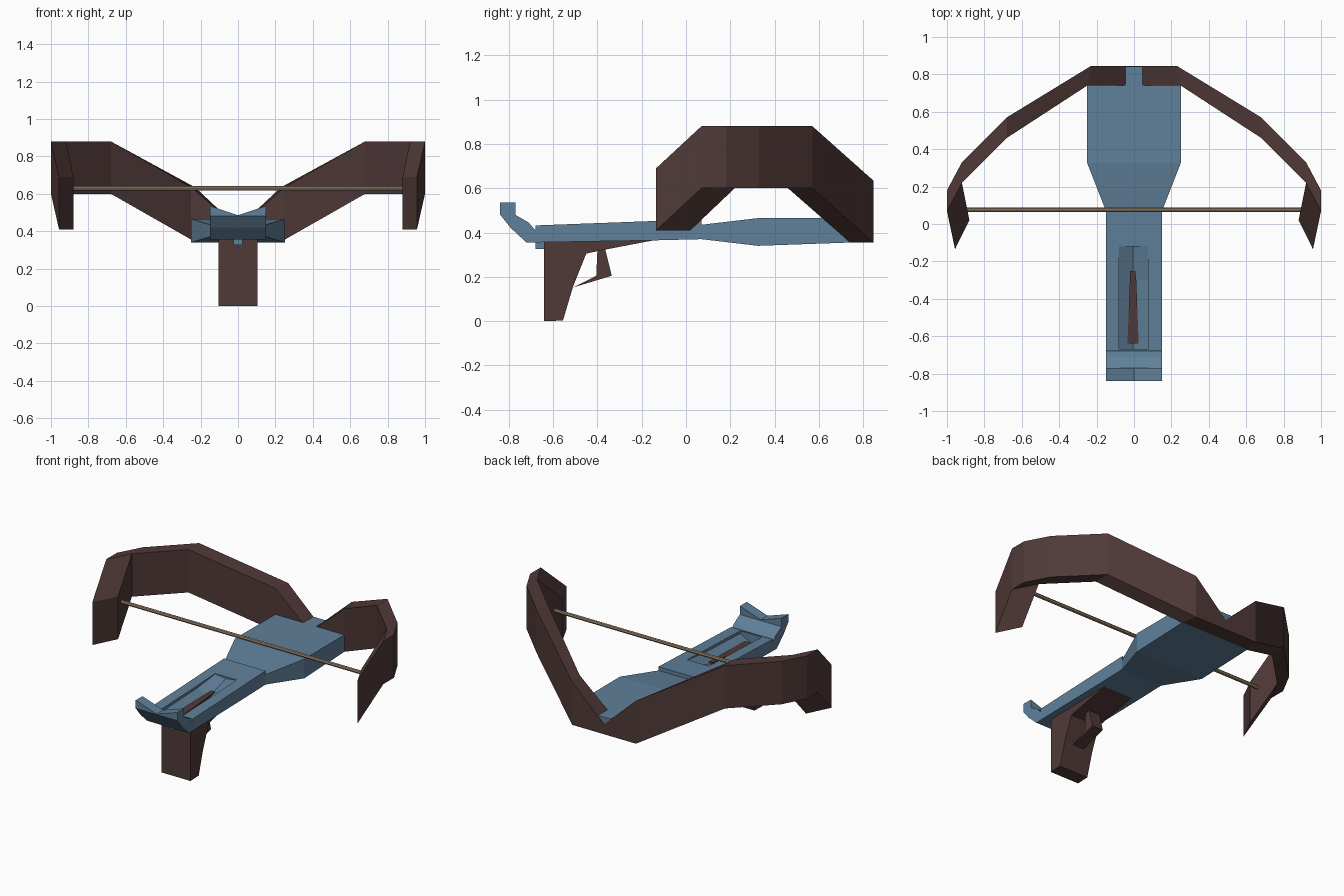
import bpy, bmesh, math
from mathutils import Vector

if "Cube" in bpy.data.objects:
    bpy.data.objects.remove(bpy.data.objects["Cube"])


def material(name, rgb):
    m = bpy.data.materials.new(name)
    m.diffuse_color = (*rgb, 1)
    m.use_nodes = True
    m.node_tree.nodes["Principled BSDF"].inputs["Base Color"].default_value = m.diffuse_color
    return m


BLUE = material("steel blue", (0.115, 0.215, 0.32))
BROWN = material("dark brown", (0.08, 0.042, 0.039))
TAN = material("tan cord", (0.32, 0.235, 0.15))


def finish(bm, name, mat):
    bmesh.ops.recalc_face_normals(bm, faces=bm.faces)
    me = bpy.data.meshes.new(name)
    bm.to_mesh(me)
    bm.free()
    ob = bpy.data.objects.new(name, me)
    me.materials.append(mat)
    bpy.context.collection.objects.link(ob)
    return ob


def loft(name, rings, mat):
    """Join matching rings of points and cap both ends."""
    bm = bmesh.new()
    vs = [[bm.verts.new(p) for p in r] for r in rings]
    n = len(rings[0])
    for a, b in zip(vs, vs[1:]):
        for i in range(n):
            j = (i + 1) % n
            bm.faces.new((a[i], a[j], b[j], b[i]))
    bm.faces.new(vs[0])
    bm.faces.new(vs[-1])
    return finish(bm, name, mat)


def side_prism(name, yz, half, mat):
    """Extrude a side profile across x."""
    return loft(name, [[(x, y, z) for y, z in yz] for x in (-half, half)], mat)


def cut(target, cutter):
    cutter.hide_render = True
    cutter.hide_viewport = True
    m = target.modifiers.new("cut", 'BOOLEAN')
    m.operation, m.object, m.solver = 'DIFFERENCE', cutter, 'EXACT'


def mirror(ob):
    ob.modifiers.new("mirror", 'MIRROR')


# rear stock with raised shoulder butt
stock = side_prism("rear_stock", [
    (-.84, .535), (-.77, .535), (-.77, .48), (-.71, .445), (-.68, .41),
    (-.68, .432), (.07, .46), (.07, .37), (-.13, .365), (-.72, .355),
    (-.79, .42), (-.84, .482)], .15, BLUE)

# V notch across the butt top
cut(stock, loft("butt_notch_cutter", [
    [(-.18, y, .545), (0, y, .485), (.18, y, .545), (.18, y, .6), (-.18, y, .6)]
    for y in (-.9, -.765)], BLUE))

# V trough in the stock top, deepening to the rear
cut(stock, loft("trough_cutter", [
    [(-.08, y, .5), (-.08, y, zt), (-.005, y, zb), (.075, y, zt), (.075, y, .5)]
    for y, zt, zb in ((-.668, .415, .372), (-.3, .43, .38), (-.12, .45, .44))], BLUE))

# dark slot strip lying in the trough
loft("trough_slot", [[(-.005 - w, y, z), (-.005 + w, y, z), (-.005, y, .368)]
                     for y, w, z in ((-.64, .03, .391), (-.25, .015, .408))], BROWN)

# widening fore stock
loft("fore_stock", [[(-w, y, a), (w, y, a), (w, y, b), (-w, y, b)] for y, w, a, b in
                    ((.07, .15, .37, .435), (.325, .25, .34, .465), (.745, .25, .355, .465))], BLUE)

# narrow tab resting in the middle of the bow
loft("nose_tab", [[(-.045, y, .40), (.045, y, .40), (.045, y, .465), (-.045, y, .465)]
                  for y in (.74, .843)], BLUE)

# small catch under the stock behind the grip
side_prism("rear_catch", [(-.68, .325), (-.635, .325), (-.635, .365), (-.68, .365)], .025, BLUE)

# grip and trigger guard
side_prism("grip", [(-.64, 0), (-.555, .003), (-.51, .155), (-.45, .305), (-.38, .32),
                    (-.14, .366), (-.64, .358)], .105, BROWN)
side_prism("trigger_guard", [(-.51, .152), (-.335, .205), (-.365, .325), (-.40, .315),
                             (-.405, .205)], .04, BROWN)

# bow limb: outer y, inner y, bottom and top heights along x
limb = loft("bow_limb", [
    [(xo, yo, a), (xi, yi, a), (xi, yi, b), (xo, yo, b)]
    for xo, yo, xi, yi, a, b in (
        (0, .845, 0, .74, .355, .42),
        (.23, .845, .25, .74, .355, .635),
        (.68, .57, .68, .46, .60, .88),
        (.92, .33, .92, .22, .60, .88),
        (1.0, .18, 1.0, .07, .60, .88))], BROWN)
mirror(limb)

# limb tips bending back and down
tip = loft("bow_tip", [
    [(xa, ya, a), (xb, yb, a), (xb, yb, b), (xa, ya, b)]
    for xa, ya, xb, yb, a, b in (
        (.92, .22, 1.0, .07, .60, .88),
        (.88, .02, .957, -.135, .41, .69))], BROWN)
mirror(tip)

# bow string
R = .012
loft("bow_string", [[(x, .075 + R * math.cos(t * math.pi / 4), .63 + R * math.sin(t * math.pi / 4))
                     for t in range(8)] for x in (-.9, .9)], TAN)
